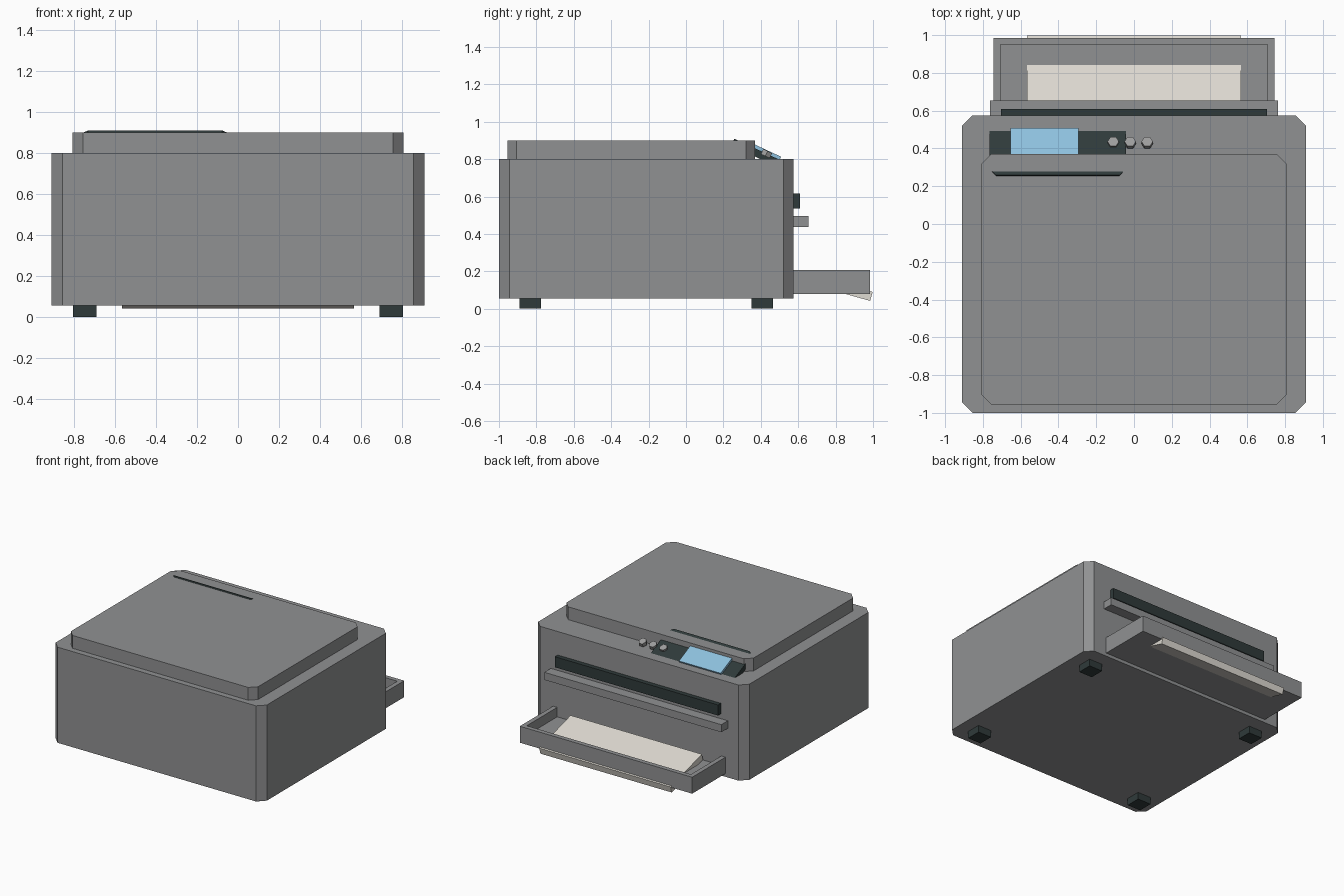
import bpy, bmesh, math
from mathutils import Matrix

if "Cube" in bpy.data.objects:
    bpy.data.objects.remove(bpy.data.objects["Cube"])


def material(name, rgb):
    m = bpy.data.materials.new(name)
    m.diffuse_color = (*rgb, 1)
    m.use_nodes = True
    m.node_tree.nodes["Principled BSDF"].inputs["Base Color"].default_value = m.diffuse_color
    return m


GREY = material("casing_grey", (0.28, 0.285, 0.29))
LIGHT = material("button_grey", (0.34, 0.34, 0.34))
DARK = material("dark_trim", (0.028, 0.042, 0.042))
PAPER = material("paper_cream", (0.74, 0.71, 0.65))
BLUE = material("screen_blue", (0.27, 0.53, 0.73))


def finish(name, bm, mat, matrix=None):
    if matrix:
        bm.transform(matrix)
    bmesh.ops.recalc_face_normals(bm, faces=bm.faces)
    me = bpy.data.meshes.new(name)
    bm.to_mesh(me)
    bm.free()
    me.materials.append(mat)
    ob = bpy.data.objects.new(name, me)
    bpy.context.collection.objects.link(ob)
    return ob


def prism(points, z0, z1):
    """Extrude a flat outline from z0 to z1."""
    bm = bmesh.new()
    face = bm.faces.new([bm.verts.new((x, y, z0)) for x, y in points])
    ext = bmesh.ops.extrude_face_region(bm, geom=[face], use_keep_orig=True)
    top = [v for v in ext["geom"] if isinstance(v, bmesh.types.BMVert)]
    bmesh.ops.translate(bm, verts=top, vec=(0, 0, z1 - z0))
    return bm


def slab_mesh(x0, x1, y0, y1, z0, z1, c=0.0):
    """Box whose upright edges are cut by c."""
    if c:
        pts = [(x0 + c, y0), (x1 - c, y0), (x1, y0 + c), (x1, y1 - c),
               (x1 - c, y1), (x0 + c, y1), (x0, y1 - c), (x0, y0 + c)]
    else:
        pts = [(x0, y0), (x1, y0), (x1, y1), (x0, y1)]
    return prism(pts, z0, z1)


def slab(name, mat, dims, c=0.0, matrix=None):
    return finish(name, slab_mesh(*dims, c), mat, matrix)


# Casing and lid
slab("body", GREY, (-0.91, 0.91, -1.0, 0.575, 0.055, 0.80), 0.055)
slab("lid", GREY, (-0.807, 0.807, -0.955, 0.37, 0.80, 0.90), 0.05)

# Feet
for sx in (-1, 1):
    for y in (-0.833, 0.407):
        x = sx * 0.747
        slab("foot", DARK, (x - 0.058, x + 0.058, y - 0.058, y + 0.058, 0, 0.06))

# Paper exit slot and ledge on the back
slab("exit_slot", DARK, (-0.703, 0.703, 0.56, 0.61, 0.535, 0.617))
slab("exit_ledge", GREY, (-0.763, 0.763, 0.56, 0.655, 0.438, 0.497))

# Open paper tray, hollowed from the top
bm = slab_mesh(-0.743, 0.743, 0.515, 0.985, 0.08, 0.208)
bmesh.ops.recalc_face_normals(bm, faces=bm.faces)
top = max(bm.faces, key=lambda f: f.calc_center_median().z)
bmesh.ops.inset_region(bm, faces=[top], thickness=0.05)
floor = bmesh.ops.extrude_face_region(bm, geom=[top])["geom"]
bmesh.ops.translate(bm, verts=[v for v in floor if isinstance(v, bmesh.types.BMVert)],
                    vec=(0, 0, -0.074))
if top.is_valid:
    bmesh.ops.delete(bm, geom=[top], context="FACES_ONLY")
finish("paper_tray", bm, GREY)

# Sloping paper stack, passing through the tray floor
tilt = Matrix.Translation((0, 0.998, 0.09)) @ Matrix.Rotation(math.radians(-15.7), 4, "X")
slab("paper_stack", PAPER, (-0.566, 0.566, -0.40, 0, -0.05, 0), matrix=tilt)

# Tilted control panel with screen and buttons
tilt = Matrix.Translation((0, 0.259, 0.909)) @ Matrix.Rotation(math.radians(-25), 4, "X")
slab("control_panel", DARK, (-0.766, -0.042, 0, 0.30, -0.04, 0), 0.035, tilt)
slab("screen", BLUE, (-0.655, -0.295, 0.09, 0.267, -0.01, 0.018), matrix=tilt)
for x in (-0.11, -0.02, 0.07):
    hexagon = [(x + 0.03 * math.cos(math.pi * k / 3), 0.189 + 0.03 * math.sin(math.pi * k / 3))
               for k in range(6)]
    finish("button", prism(hexagon, -0.015, 0.015), LIGHT, tilt)
